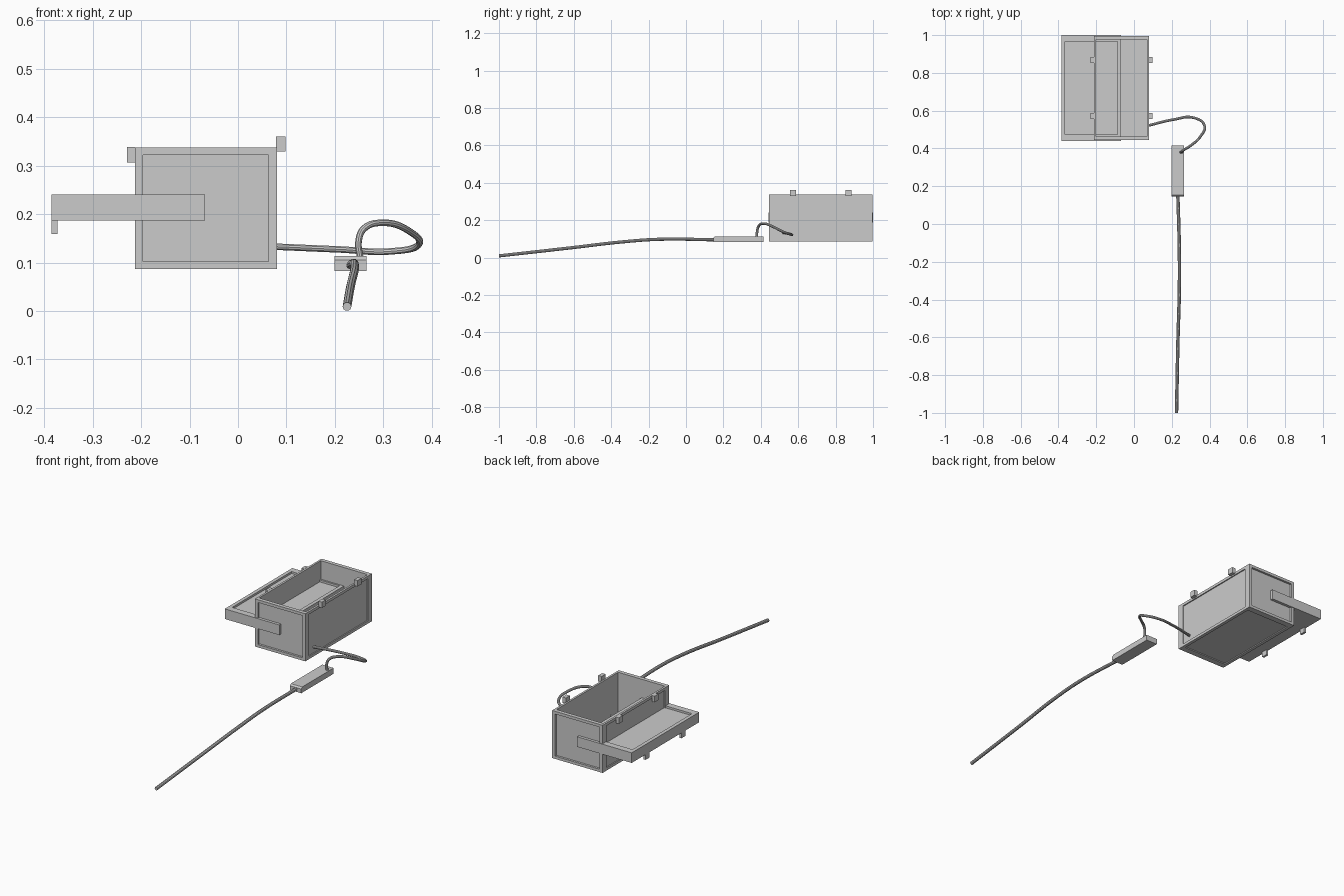
import bpy, bmesh
from mathutils import Vector

if "Cube" in bpy.data.objects:
    bpy.data.objects.remove(bpy.data.objects["Cube"])


def block(name, lo, hi, insets=()):
    """Box between two corners; insets = (normal, margin, depth) on the unit cube."""
    lo, hi = Vector(lo), Vector(hi)
    bm = bmesh.new()
    bmesh.ops.create_cube(bm, size=1)
    bm.normal_update()
    for normal, margin, depth in insets:
        n = Vector(normal)
        face = max((f for f in bm.faces if f.normal.dot(n) > 0.9),
                   key=lambda f: f.calc_area())
        bmesh.ops.inset_region(bm, faces=[face], thickness=margin)
        # push the inset panel straight in
        res = bmesh.ops.extrude_discrete_faces(bm, faces=[face])
        new = res["faces"][0]
        ring = [tuple(e.verts) for e in new.edges]
        bmesh.ops.translate(bm, verts=new.verts, vec=-n * depth)
        bm.normal_update()
    bmesh.ops.scale(bm, vec=hi - lo, verts=bm.verts)
    bmesh.ops.translate(bm, vec=(lo + hi) / 2, verts=bm.verts)
    bmesh.ops.recalc_face_normals(bm, faces=bm.faces)
    me = bpy.data.meshes.new(name)
    bm.to_mesh(me)
    bm.free()
    ob = bpy.data.objects.new(name, me)
    bpy.context.collection.objects.link(ob)
    return ob


def cable(name, pts, radius):
    """Round capped cable through the given points, converted to mesh."""
    cu = bpy.data.curves.new(name, "CURVE")
    cu.dimensions = "3D"
    cu.bevel_depth = radius
    cu.bevel_resolution = 3
    cu.use_fill_caps = True
    cu.resolution_u = 8
    sp = cu.splines.new("BEZIER")
    sp.bezier_points.add(len(pts) - 1)
    for bp, p in zip(sp.bezier_points, pts):
        bp.co = p
        bp.handle_left_type = bp.handle_right_type = "AUTO"
    ob = bpy.data.objects.new(name, cu)
    bpy.context.collection.objects.link(ob)
    bpy.ops.object.select_all(action="DESELECT")
    ob.select_set(True)
    bpy.context.view_layer.objects.active = ob
    bpy.ops.object.convert(target="MESH")
    bpy.ops.object.shade_smooth_by_angle()


# Open box with recessed panels on every side and a deep cavity
panels = [((s, 0, 0), 0.083, 0.02) for s in (-1, 1)]
panels += [((0, s, 0), 0.083, 0.02) for s in (-1, 1)]
panels += [((0, 0, -1), 0.083, 0.02), ((0, 0, 1), 0.052, 0.93)]
block("box_body", (-0.213, 0.444, 0.087), (0.08, 0.996, 0.337), panels)

# Lid slid sideways through the box, with a shallow recess on top
block("lid", (-0.385, 0.44, 0.187), (-0.068, 1.0, 0.24), [((0, 0, 1), 0.085, 0.2)])

# Latch and hinge tabs, two of each
for i, y in enumerate((0.556, 0.852)):
    block(f"latch_tab_{i}", (0.078, y, 0.329), (0.098, y + 0.032, 0.36))
    block(f"hinge_tab_{i}", (-0.229, y, 0.306), (-0.213, y + 0.032, 0.338))
    block(f"lid_tab_{i}", (-0.385, y, 0.159), (-0.373, y + 0.032, 0.188))

# Power brick with a chamfered front edge
brick = block("power_brick", (0.199, 0.146, 0.083), (0.265, 0.415, 0.113))
bm = bmesh.new()
bm.from_mesh(brick.data)
edge = [e for e in bm.edges if all(v.co.y < 0.2 and v.co.z > 0.1 for v in e.verts)]
bmesh.ops.bevel(bm, geom=edge, offset=0.008, segments=1, affect="EDGES")
bm.to_mesh(brick.data)
bm.free()

# Looping cable from the box to the brick
cable("box_cable", [(0.07, 0.52, 0.133), (0.21, 0.553, 0.127), (0.315, 0.563, 0.123),
                    (0.373, 0.522, 0.137), (0.353, 0.465, 0.165), (0.30, 0.415, 0.182),
                    (0.26, 0.39, 0.17), (0.249, 0.381, 0.145), (0.253, 0.379, 0.105)], 0.007)

# Long cable running forward to the ground
cable("power_cable", [(0.232, 0.16, 0.095), (0.24, -0.14, 0.098), (0.24, -0.35, 0.083),
                      (0.233, -0.6, 0.054), (0.225, -1.0, 0.009)], 0.009)
